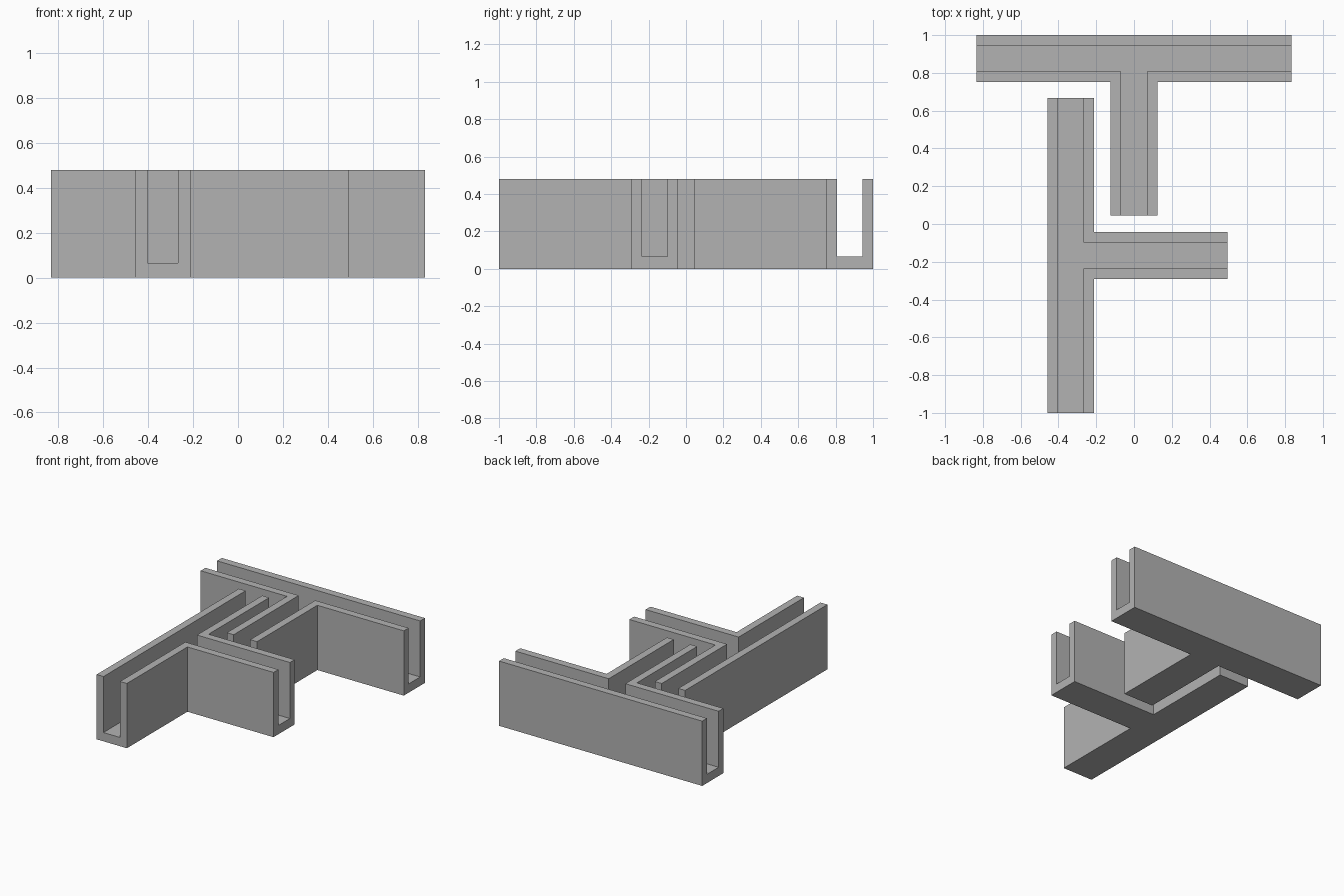
import bpy
import bmesh
import math

cube = bpy.data.objects.get("Cube")
if cube:
    bpy.data.objects.remove(cube, do_unlink=True)

HALF_BAR = 0.833   # half the length of the bar
WIDTH = 0.248      # outer width of every channel
WALL = 0.056       # side wall thickness
FLOOR = 0.065      # floor thickness
HEIGHT = 0.48
REACH = 0.954      # from the back of the bar to the tip of the stem

grey = bpy.data.materials.new("plain grey")
grey.use_nodes = True
colour = (0.45, 0.45, 0.45, 1)
grey.diffuse_color = colour
grey.node_tree.nodes["Principled BSDF"].inputs["Base Color"].default_value = colour


def tee_prism(name, inset, overrun, bottom, top):
    """T-shaped prism: bar along x, stem towards -y, back of the bar on y = 0."""
    half = HALF_BAR + overrun
    back, front = -inset, inset - WIDTH
    stem, tip = WIDTH / 2 - inset, -REACH - overrun
    right_side = [(stem, tip), (stem, front), (half, front), (half, back)]
    outline = right_side + [(-x, y) for x, y in reversed(right_side)]
    bm = bmesh.new()
    face = bm.faces.new([bm.verts.new((x, y, bottom)) for x, y in outline])
    result = bmesh.ops.extrude_face_region(bm, geom=[face])
    raised = [v for v in result["geom"] if isinstance(v, bmesh.types.BMVert)]
    bmesh.ops.translate(bm, verts=raised, vec=(0, 0, top - bottom))
    bmesh.ops.recalc_face_normals(bm, faces=bm.faces)
    mesh = bpy.data.meshes.new(name)
    bm.to_mesh(mesh)
    bm.free()
    mesh.materials.append(grey)
    obj = bpy.data.objects.new(name, mesh)
    bpy.context.collection.objects.link(obj)
    return obj


def tee_channel(name, location, turn):
    """Solid T hollowed by a narrower T that runs out of all three ends."""
    channel = tee_prism(name, 0, 0, 0, HEIGHT)
    cutter = tee_prism("channel_cutter", WALL, 0.1, FLOOR, HEIGHT + 0.1)
    cutter.hide_render = True
    cut = channel.modifiers.new("hollow", "BOOLEAN")
    cut.operation = "DIFFERENCE"
    cut.solver = "EXACT"
    cut.object = cutter
    # Bake the cut and discard the cutter
    graph = bpy.context.evaluated_depsgraph_get()
    hollow = bpy.data.meshes.new_from_object(channel.evaluated_get(graph))
    channel.modifiers.clear()
    channel.data = hollow
    bpy.data.objects.remove(cutter, do_unlink=True)
    channel.location = location
    channel.rotation_euler.z = turn


# Rear junction points forward, front junction points to the left
tee_channel("rear_tee_channel", (0, 1, 0), 0)
tee_channel("front_tee_channel", (-0.459, HALF_BAR - 1, 0), math.pi / 2)
